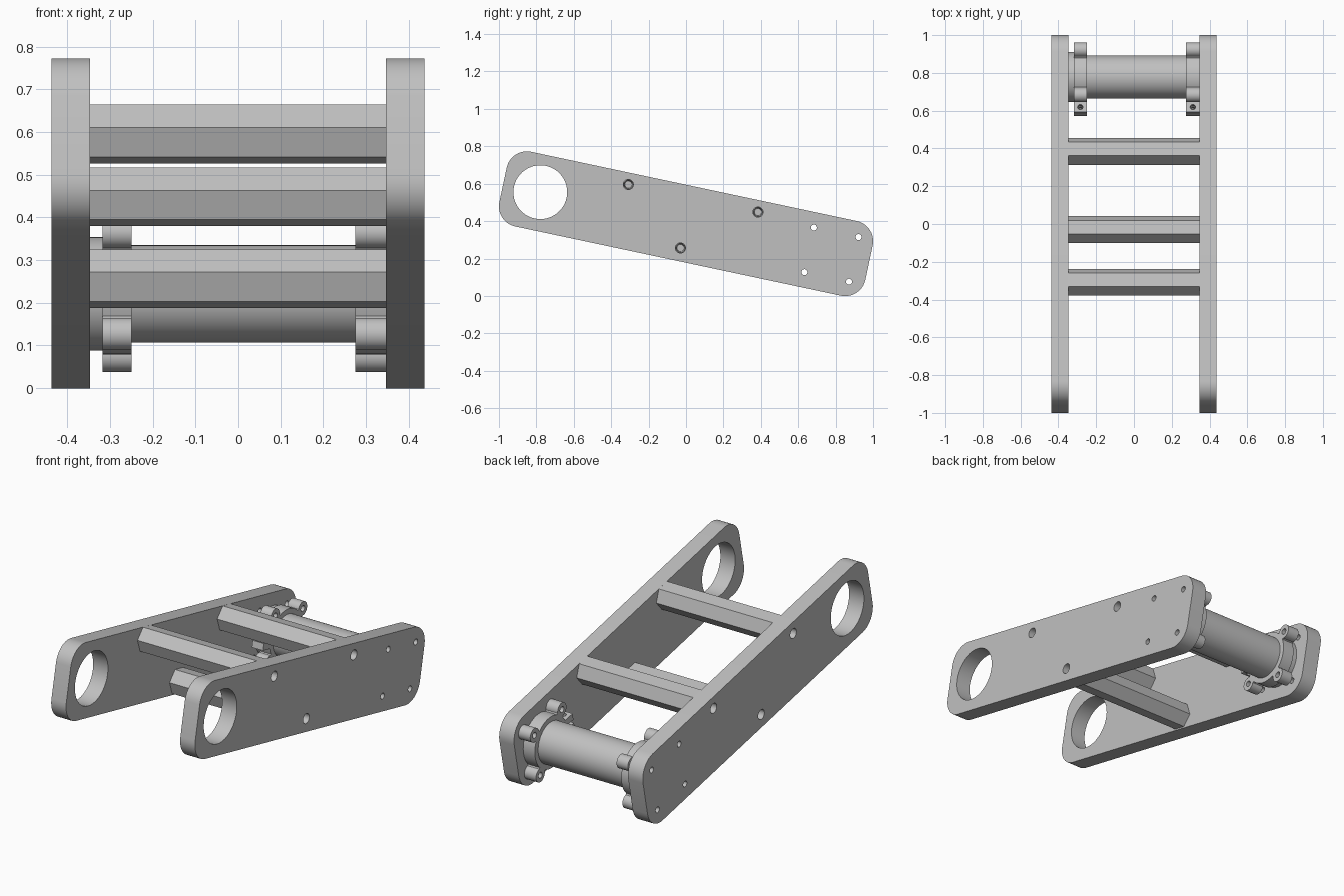
import bpy
import bmesh
from math import sin, cos, pi, radians
from mathutils import Matrix

cube = bpy.data.objects.get("Cube")
if cube:
    bpy.data.objects.remove(cube, do_unlink=True)

steel = bpy.data.materials.new("grey_metal")
steel.use_nodes = True
GREY = (0.53, 0.53, 0.53, 1)
steel.diffuse_color = GREY
steel.node_tree.nodes["Principled BSDF"].inputs["Base Color"].default_value = GREY

# Everything is laid out level along (x, u, v), then tilted nose-up
TILT = Matrix.Translation((0, 0, 0.386)) @ Matrix.Rotation(radians(-12), 4, "X")
INNER, OUTER = 0.347, 0.437
TUBE_U = 0.795
BOLTS = [(TUBE_U + a, b) for a in (-0.122, 0.122) for b in (-0.122, 0.122)]
BARS = {"front_upper_bar": (-0.345, 0.141),
        "rear_upper_bar": (0.363, 0.141),
        "lower_bar": (-0.002, -0.133)}


def prism(name, points, x0, x1):
    """Extrude a (u, v) outline from x0 to x1."""
    bm = bmesh.new()
    face = bm.faces.new([bm.verts.new((x0, u, v)) for u, v in points])
    ext = bmesh.ops.extrude_face_region(bm, geom=[face])["geom"]
    moved = [g for g in ext if isinstance(g, bmesh.types.BMVert)]
    bmesh.ops.translate(bm, verts=moved, vec=(x1 - x0, 0, 0))
    bmesh.ops.recalc_face_normals(bm, faces=bm.faces)
    mesh = bpy.data.meshes.new(name)
    bm.to_mesh(mesh)
    bm.free()
    mesh.materials.append(steel)
    obj = bpy.data.objects.new(name, mesh)
    bpy.context.collection.objects.link(obj)
    return obj


def circle(u, v, r, n=40):
    return [(u + r * cos(2 * pi * i / n), v + r * sin(2 * pi * i / n)) for i in range(n)]


def rounded_rect(a, b, r, steps=10):
    pts = []
    for k, (su, sv) in enumerate([(1, 1), (-1, 1), (-1, -1), (1, -1)]):
        for i in range(steps + 1):
            t = (k + i / steps) * pi / 2
            pts.append((su * a + r * cos(t), sv * b + r * sin(t)))
    return pts


def box(u0, u1, v0, v1):
    return [(u0, v0), (u1, v0), (u1, v1), (u0, v1)]


def combine(obj, other, operation):
    """Apply one boolean and discard the helper."""
    mod = obj.modifiers.new("bool", "BOOLEAN")
    mod.operation, mod.object, mod.solver = operation, other, "EXACT"
    bpy.context.view_layer.update()
    graph = bpy.context.evaluated_depsgraph_get()
    mesh = bpy.data.meshes.new_from_object(obj.evaluated_get(graph))
    obj.modifiers.clear()
    obj.data = mesh
    bpy.data.objects.remove(other, do_unlink=True)


def cut_holes(obj, holes, x0, x1):
    for u, v, r in holes:
        combine(obj, prism("cutter", circle(u, v, r), x0, x1), "DIFFERENCE")


parts = []

# Side plates with bearing hole, bar holes and clamp bolt holes
plate_holes = [(-0.797, 0.003, 0.144)]
plate_holes += [(u, v, 0.027) for u, v in BARS.values()]
plate_holes += [(u, v, 0.016) for u, v in BOLTS]
for name, x0, x1 in (("right_side_plate", -OUTER, -INNER), ("left_side_plate", INNER, OUTER)):
    plate = prism(name, rounded_rect(0.89, 0.094, 0.11), x0, x1)
    cut_holes(plate, plate_holes, x0 - 0.05, x1 + 0.05)
    parts.append(plate)

# Hexagonal cross bars with blind, cone-tipped screw holes
for name, (u, v) in BARS.items():
    bar = prism(name, circle(u, v, 0.0725, 6), -INNER, INNER)
    for side in (-1, 1):
        drill = prism("cutter", circle(u, v, 0.027), side * 0.25, side * 0.4)
        for vert in drill.data.vertices:
            if abs(vert.co.x) < 0.3:
                vert.co.y = u + (vert.co.y - u) * 0.7
                vert.co.z = v + (vert.co.z - v) * 0.7
        combine(bar, drill, "DIFFERENCE")
    parts.append(bar)

# Rear tube and the spacer ring at one end
parts.append(prism("cross_tube", circle(TUBE_U, 0, 0.114, 64), -0.33, INNER))
parts.append(prism("spacer_ring", circle(TUBE_U, 0, 0.133, 64), -INNER, -0.318))

# Split clamps with four bolt ears and a pair of pinch lugs
for name, x0, x1 in (("right_tube_clamp", -0.318, -0.25), ("left_tube_clamp", 0.276, INNER)):
    clamp = prism(name, circle(TUBE_U, 0, 0.142, 64), x0, x1)
    for u, v in BOLTS:
        neck = prism("neck", box(0.1, 0.17, -0.028, 0.028), x0, x1)
        turn = {(1, 1): 45, (-1, 1): 135, (-1, -1): 225, (1, -1): 315}
        angle = turn[(1 if u > TUBE_U else -1, 1 if v > 0 else -1)]
        neck.data.transform(Matrix.Translation((0, TUBE_U, 0))
                            @ Matrix.Rotation(radians(angle), 4, "X"))
        combine(clamp, neck, "UNION")
        combine(clamp, prism("ear", circle(u, v, 0.038), x0, x1), "UNION")
    lug = prism("lug", box(TUBE_U - 0.2, TUBE_U - 0.1, -0.047, 0.047), x0, x1)
    combine(clamp, lug, "UNION")
    cut_holes(clamp, [(u, v, 0.016) for u, v in BOLTS] + [(TUBE_U, 0, 0.1138)],
              x0 - 0.05, x1 + 0.05)
    slit = prism("cutter", box(TUBE_U - 0.25, TUBE_U - 0.09, -0.01, 0.01), x0 - 0.05, x1 + 0.05)
    combine(clamp, slit, "DIFFERENCE")
    # Vertical pinch screw hole through both lugs
    pinch = prism("cutter", circle(0, 0, 0.014, 24), -0.1, 0.1)
    pinch.data.transform(Matrix.Translation(((x0 + x1) / 2, TUBE_U - 0.172, 0))
                         @ Matrix.Rotation(pi / 2, 4, "Y"))
    combine(clamp, pinch, "DIFFERENCE")
    parts.append(clamp)

# Tilt into place and smooth the round surfaces
bpy.ops.object.select_all(action="DESELECT")
for obj in parts:
    obj.data.transform(TILT)
    obj.select_set(True)
bpy.context.view_layer.objects.active = parts[0]
bpy.ops.object.shade_smooth_by_angle(angle=radians(30))
